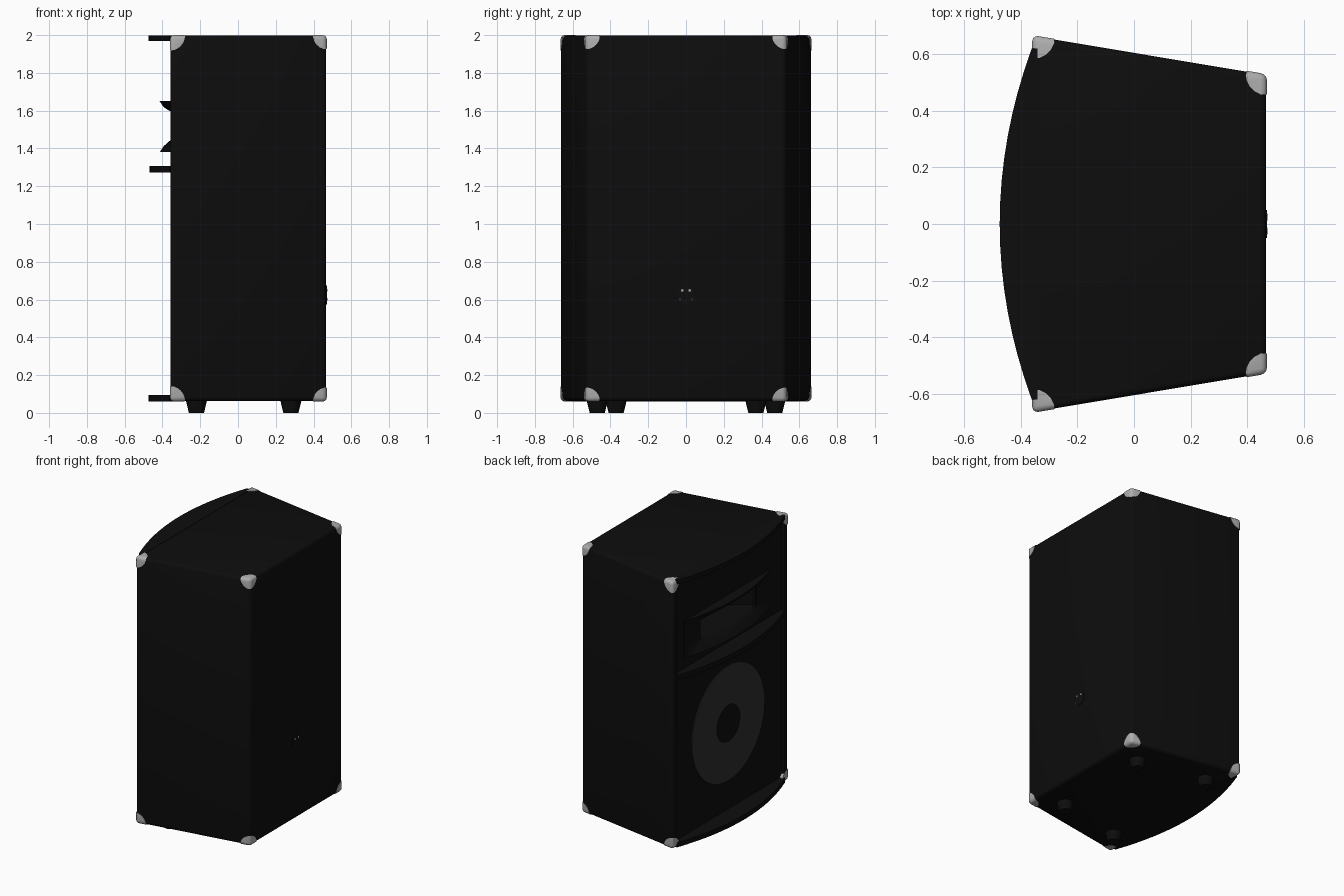
import bpy, bmesh, math
from mathutils import Matrix

if "Cube" in bpy.data.objects:
    bpy.data.objects.remove(bpy.data.objects["Cube"])


def material(name, v):
    m = bpy.data.materials.new(name)
    m.diffuse_color = (v, v, v, 1)
    m.use_nodes = True
    m.node_tree.nodes["Principled BSDF"].inputs["Base Color"].default_value = m.diffuse_color
    return m


BLACK = material("cabinet black", 0.004)
CONE = material("cone grey", 0.026)
METAL = material("corner grey", 0.42)


def finish(bm, name, mat, smooth=True):
    bmesh.ops.recalc_face_normals(bm, faces=bm.faces)
    me = bpy.data.meshes.new(name)
    bm.to_mesh(me)
    bm.free()
    ob = bpy.data.objects.new(name, me)
    bpy.context.collection.objects.link(ob)
    if mat:
        me.materials.append(mat)
    bpy.ops.object.select_all(action='DESELECT')
    bpy.context.view_layer.objects.active = ob
    ob.select_set(True)
    if smooth:
        bpy.ops.object.shade_smooth_by_angle(angle=math.radians(35))
    return ob


def prism(outline, z0, z1):
    bm = bmesh.new()
    f = bm.faces.new([bm.verts.new((x, y, z0)) for x, y in outline])
    top = bmesh.ops.extrude_face_region(bm, geom=[f])['geom']
    bmesh.ops.translate(bm, vec=(0, 0, z1 - z0),
                        verts=[g for g in top if isinstance(g, bmesh.types.BMVert)])
    return bm


def shell(e):
    """Rounded trapezoid cabinet, inset by e."""
    f, r = 0.668 - e, 0.53 - e
    bm = prism([(-0.36 + e, -f), (0.47 - e, -r), (0.47 - e, r), (-0.36 + e, f)],
               0.06 + e, 2.0 - e)
    bmesh.ops.bevel(bm, geom=bm.edges[:], offset=0.022, segments=3, profile=0.5,
                    affect='EDGES')
    return bm


def boxes(specs):
    bm = bmesh.new()
    for (x0, x1), (y0, y1), (z0, z1) in specs:
        m = Matrix.Translation(((x0 + x1) / 2, (y0 + y1) / 2, (z0 + z1) / 2))
        bmesh.ops.create_cube(bm, size=1, matrix=m @ Matrix.Diagonal((x1 - x0, y1 - y0, z1 - z0, 1)))
    return bm


def boolean(ob, cutter, op):
    cutter.hide_render = True
    mod = ob.modifiers.new("cut", 'BOOLEAN')
    mod.object, mod.operation, mod.solver = cutter, op, 'EXACT'
    bpy.context.view_layer.objects.active = ob
    bpy.ops.object.modifier_apply(modifier=mod.name)
    bpy.data.objects.remove(cutter)


BX = -0.335  # baffle plane

# cabinet: front recess for the baffle, then horn cavity
cabinet = finish(shell(0.003), "cabinet", BLACK)
boolean(cabinet, finish(boxes([((-0.6, BX), (-0.615, 0.615), (0.09, 1.97))]),
                        "recess_cutter", None, False), 'DIFFERENCE')
boolean(cabinet, finish(boxes([((-0.6, -0.05), (-0.31, 0.31), (1.45, 1.59))]),
                        "horn_cutter", None, False), 'DIFFERENCE')

# metal corner protectors: slightly larger shell kept only near the corners
corners = finish(shell(0.0), "corner_protectors", METAL)
bm = bmesh.new()
for x, y, r in ((-0.36, 0.665, 0.082), (0.47, 0.53, 0.075)):
    for s in (-1, 1):
        for z in (0.06, 2.0):
            bmesh.ops.create_uvsphere(bm, u_segments=20, v_segments=12, radius=r,
                                      matrix=Matrix.Translation((x, s * y, z)))
boolean(corners, finish(bm, "corner_cutter", None, False), 'INTERSECT')


# bowed lips at top, middle and bottom of the front
def bowed_lip(name, z0, z1, tip):
    n, w = 16, 0.62
    arc = []
    for i in range(n + 1):
        y = w - 2 * w * i / n
        arc.append((-0.362 - (tip - 0.362) * (1 - (y / w) ** 2), y))
    finish(prism([(BX + 0.004, w)] + arc + [(BX + 0.004, -w)], z0, z1), name, BLACK)


bowed_lip("top_lip", 1.968, 1.999, 0.475)
bowed_lip("middle_shelf", 1.272, 1.308, 0.469)
bowed_lip("bottom_lip", 0.061, 0.095, 0.475)

# horn: flared rectangular rings (x, bulge, half width, z low, z high)
bm = bmesh.new()
N = 14
us = [-1 + 2 * i / N for i in range(N + 1)]
rings = []
for x, bulge, w, lo, hi in ((BX, 0, 0.50, 1.38, 1.65),
                            (BX, 0.077, 0.50, 1.38, 1.65),
                            (BX, 0.055, 0.44, 1.412, 1.618),
                            (BX, 0.03, 0.38, 1.436, 1.602),
                            (BX, 0.008, 0.325, 1.45, 1.59),
                            (-0.30, 0, 0.295, 1.458, 1.582),
                            (-0.20, 0, 0.19, 1.468, 1.572),
                            (-0.08, 0, 0.09, 1.475, 1.565)):
    loop = [(u, lo) for u in us] + [(u, hi) for u in reversed(us)]
    rings.append([bm.verts.new((x - bulge * (1 - u * u) - (0.003 if bulge else 0), u * w, z))
                  for u, z in loop])
for a, b in zip(rings, rings[1:]):
    for i in range(len(a)):
        j = (i + 1) % len(a)
        bm.faces.new((a[i], a[j], b[j], b[i]))
bm.faces.new(rings[-1])
finish(bm, "horn", BLACK)


# round parts: axis along x
def disc(name, x, y, z, r, depth, mat, seg=48):
    bm = bmesh.new()
    m = Matrix.Translation((x, y, z)) @ Matrix.Rotation(math.pi / 2, 4, 'Y')
    bmesh.ops.create_cone(bm, cap_ends=True, segments=seg, radius1=r, radius2=r,
                          depth=depth, matrix=m)
    return finish(bm, name, mat)


disc("woofer_cone", BX - 0.002, 0, 0.72, 0.417, 0.008, CONE)
disc("woofer_cap", BX - 0.005, 0, 0.72, 0.133, 0.008, BLACK, 32)

# rear connector with small screws
disc("connector", 0.468, 0, 0.625, 0.05, 0.006, BLACK, 24)
for y in (-0.02, 0.02):
    disc("connector_screw", 0.47, y, 0.648, 0.007, 0.006, METAL, 10)
    disc("connector_pin", 0.47, y * 1.6, 0.602, 0.006, 0.006, CONE, 10)

# tapered feet
for x, y in ((-0.22, 0.47), (0.28, 0.37)):
    for s in (-1, 1):
        bm = bmesh.new()
        bmesh.ops.create_cone(bm, cap_ends=True, segments=20, radius1=0.04, radius2=0.056,
                              depth=0.066, matrix=Matrix.Translation((x, s * y, 0.033)))
        finish(bm, "foot", BLACK)
